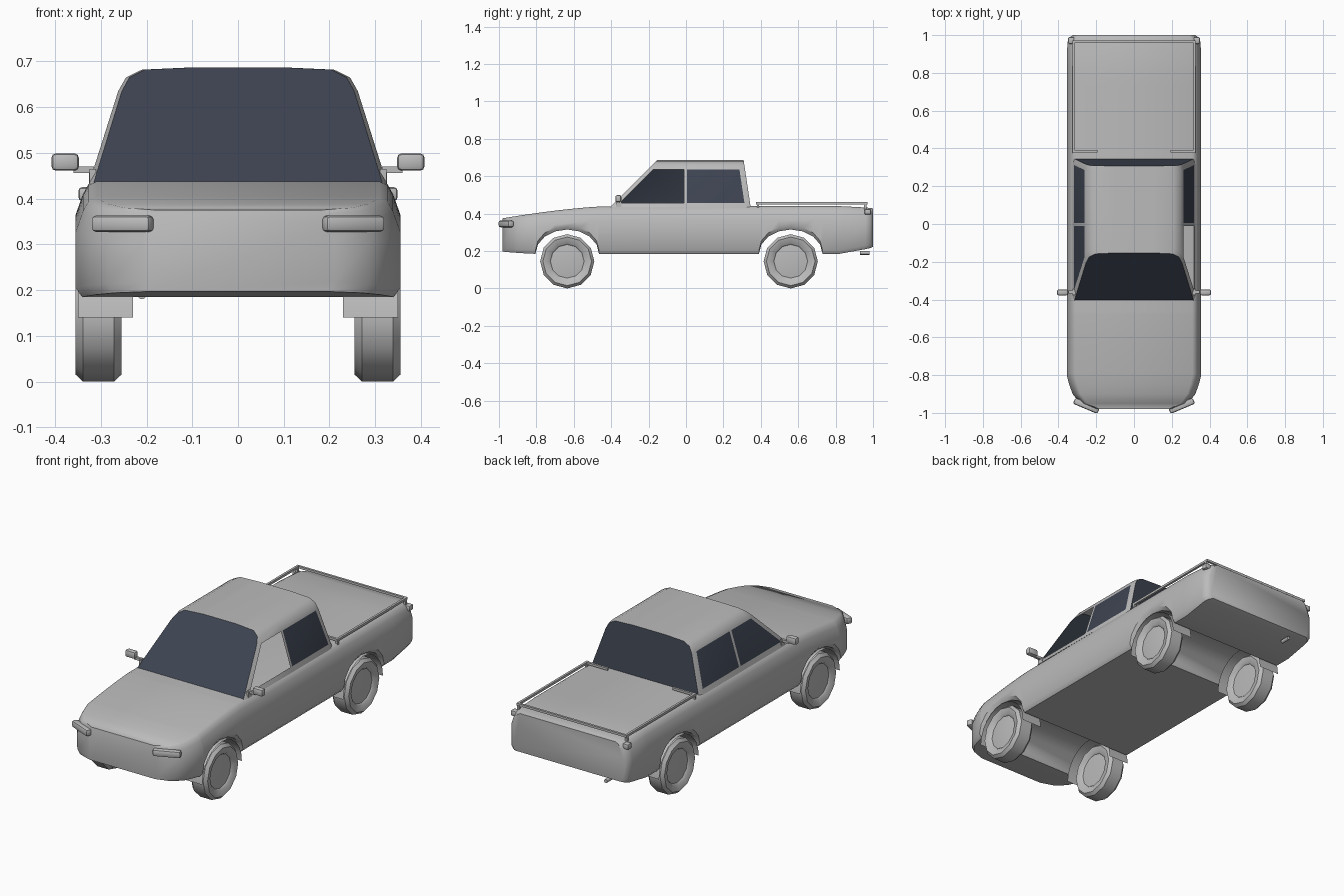
import bpy, bmesh, math
from mathutils import Matrix, Vector

cube = bpy.data.objects.get("Cube")
if cube:
    bpy.data.objects.remove(cube, do_unlink=True)


def material(name, colour):
    mat = bpy.data.materials.new(name)
    mat.use_nodes = True
    mat.diffuse_color = (*colour, 1)
    mat.node_tree.nodes["Principled BSDF"].inputs["Base Color"].default_value = (*colour, 1)
    return mat


GREY = material("body grey", (0.5, 0.5, 0.5))
GLASS = material("dark blue glass", (0.047, 0.057, 0.082))


def finish(name, bm, angle=40):
    bmesh.ops.recalc_face_normals(bm, faces=bm.faces)
    mesh = bpy.data.meshes.new(name)
    bm.to_mesh(mesh)
    bm.free()
    mesh.materials.append(GREY)
    mesh.materials.append(GLASS)
    obj = bpy.data.objects.new(name, mesh)
    bpy.context.collection.objects.link(obj)
    bpy.ops.object.select_all(action="DESELECT")
    obj.select_set(True)
    bpy.context.view_layer.objects.active = obj
    bpy.ops.object.shade_smooth_by_angle(angle=math.radians(angle))
    return obj


def loft(bm, rings, closed=True):
    """Skin a list of point rings; returns the vertex rings."""
    verts = [[bm.verts.new(p) for p in ring] for ring in rings]
    count = len(rings[0])
    for a, b in zip(verts, verts[1:]):
        for i in range(count if closed else count - 1):
            j = (i + 1) % count
            bm.faces.new((a[i], a[j], b[j], b[i]))
    return verts


def block(name, centre, size, bevel=0.0, turn=0.0):
    bm = bmesh.new()
    bmesh.ops.create_cube(bm, size=1)
    bmesh.ops.scale(bm, vec=size, verts=bm.verts)
    if bevel:
        bmesh.ops.bevel(bm, geom=bm.edges[:], offset=bevel, segments=2, affect="EDGES", profile=0.5)
    bm.transform(Matrix.Translation(centre) @ Matrix.Rotation(turn, 4, "Z"))
    return finish(name, bm)


# Lower body: cross-sections along the length, with wheel arches in the underside
FLOOR, DECK, WIDTH = 0.185, 0.44, 0.355
AXLES = {"front": -0.635, "rear": 0.56}


def top_height(y):
    if y < -0.4:
        return DECK - 0.065 * ((-0.4 - y) / 0.58) ** 1.5
    return DECK - 0.012 * max(0, (y - 0.9) / 0.1)


stations = [(-0.98, 0.21, 0.197), (-0.95, 0.285, 0.194), (-0.9, 0.325, 0.19), (-0.85, 0.343, 0.187)]
for axle in AXLES.values():
    for step in range(9):
        a = math.pi * (1 - step / 8)
        stations.append((axle + 0.17 * math.cos(a), WIDTH, FLOOR + 0.13 * math.sin(a)))
stations += [(0.82, WIDTH, FLOOR), (0.96, 0.353, 0.21), (0.985, 0.345, 0.216), (1.0, 0.325, 0.222)]


def section(y, w, low):
    t = top_height(y)
    half = [(w - 0.015, low), (w, low + 0.02), (w, t - 0.075),
            (w * 0.955, t - 0.03), (w * 0.92, t - 0.008), (w * 0.87, t)]
    return [(x, y, z) for x, z in half] + [(-x, y, z) for x, z in reversed(half)]


bm = bmesh.new()
rings = loft(bm, [section(*s) for s in stations])
bm.faces.new(rings[0])
bm.faces.new(rings[-1])
finish("lower_body", bm)

# Cabin: hollow shell with glazed sides, windscreen and rear window
arc = [(0.326, 0.432), (0.318, 0.458), (0.262, 0.635), (0.245, 0.665), (0.21, 0.682), (0.1, 0.687)]
arc += [(-x, z) for x, z in reversed(arc)]


def cabin_row(x, z):
    front = -0.4 + (z - DECK)
    back = 0.345 - (z - DECK) * 0.15
    ys = [front, front + 0.03, -0.01, 0.005, back - 0.03, back]
    return [(x * (0.97 if i in (0, 5) else 1), y, z) for i, y in enumerate(ys)]


bm = bmesh.new()
rows = loft(bm, [cabin_row(x, z) for x, z in arc], closed=False)
open_window = []
for face in bm.faces:
    c = face.calc_center_median()
    tall = max(v.co.z for v in face.verts) - min(v.co.z for v in face.verts) > 0.15
    wide = face.calc_area() > 0.02
    if tall and wide:
        face.material_index = 1
        if c.x > 0 and c.y < 0:
            open_window.append(face)
for end in (0, -1):
    bm.faces.new([row[end] for row in rows]).material_index = 1
bmesh.ops.delete(bm, geom=open_window, context="FACES_ONLY")
finish("cabin", bm)

# Wheels and the curved arch liners around them
TYRE, MID = 0.145, 0.305
wheel_profile = [(0, 0.045), (0.09, 0.034), (0.097, 0.042), (0.13, 0.05), (TYRE, 0.034),
                 (TYRE, -0.034), (0.13, -0.05), (0.097, -0.045), (0.09, -0.038), (0, -0.042)]
for end, axle in AXLES.items():
    for side, sign in (("left", 1), ("right", -1)):
        bm = bmesh.new()
        spin = []
        for k in range(12):
            a = math.tau * k / 12
            spin.append([(sign * (MID + x), axle + r * math.sin(a), TYRE + r * math.cos(a))
                         for r, x in wheel_profile])
        loft(bm, spin + spin[:1], closed=False)
        bmesh.ops.remove_doubles(bm, verts=bm.verts, dist=0.0005)
        finish(f"{end}_{side}_wheel", bm)

        bm = bmesh.new()
        liner = []
        for k in range(13):
            a = math.pi * k / 12
            y, z = axle + 0.168 * math.cos(a), 0.14 + 0.168 * math.sin(a)
            liner.append([(sign * 0.23, y, z), (sign * 0.35, y, z)])
        loft(bm, liner, closed=False)
        finish(f"{end}_{side}_arch_liner", bm)

# Paired fittings: lamps, mirrors and bed rails
RAIL = 0.456
for side, s in (("left", 1), ("right", -1)):
    block(f"{side}_headlamp", (s * 0.252, -0.962, 0.345), (0.14, 0.035, 0.036), 0.01, s * 0.4)
    block(f"{side}_tail_lamp", (s * 0.332, 0.972, 0.41), (0.034, 0.036, 0.03), 0.008)
    block(f"{side}_mirror", (s * 0.378, -0.362, 0.48), (0.06, 0.032, 0.038), 0.01)
    block(f"{side}_mirror_arm", (s * 0.337, -0.36, 0.463), (0.045, 0.014, 0.014))
    block(f"{side}_mirror_foot", (s * 0.318, -0.36, 0.45), (0.014, 0.03, 0.03))
    block(f"{side}_bed_rail", (s * 0.32, 0.67, RAIL), (0.012, 0.59, 0.012))
    block(f"{side}_front_rail_end", (s * 0.258, 0.385, RAIL), (0.13, 0.012, 0.012))
    for place, y in (("front", 0.385), ("rear", 0.959)):
        block(f"{side}_{place}_rail_post", (s * 0.32, y, 0.441), (0.012, 0.012, 0.03))
block("rear_bed_rail", (0, 0.965, RAIL), (0.652, 0.012, 0.012))

# Exhaust tip
bm = bmesh.new()
bmesh.ops.create_cone(bm, cap_ends=True, segments=12, radius1=0.01, radius2=0.01, depth=0.05)
bm.transform(Matrix.Translation(Vector((-0.21, 0.955, 0.19))) @ Matrix.Rotation(math.pi / 2, 4, "X"))
finish("exhaust_tip", bm)
